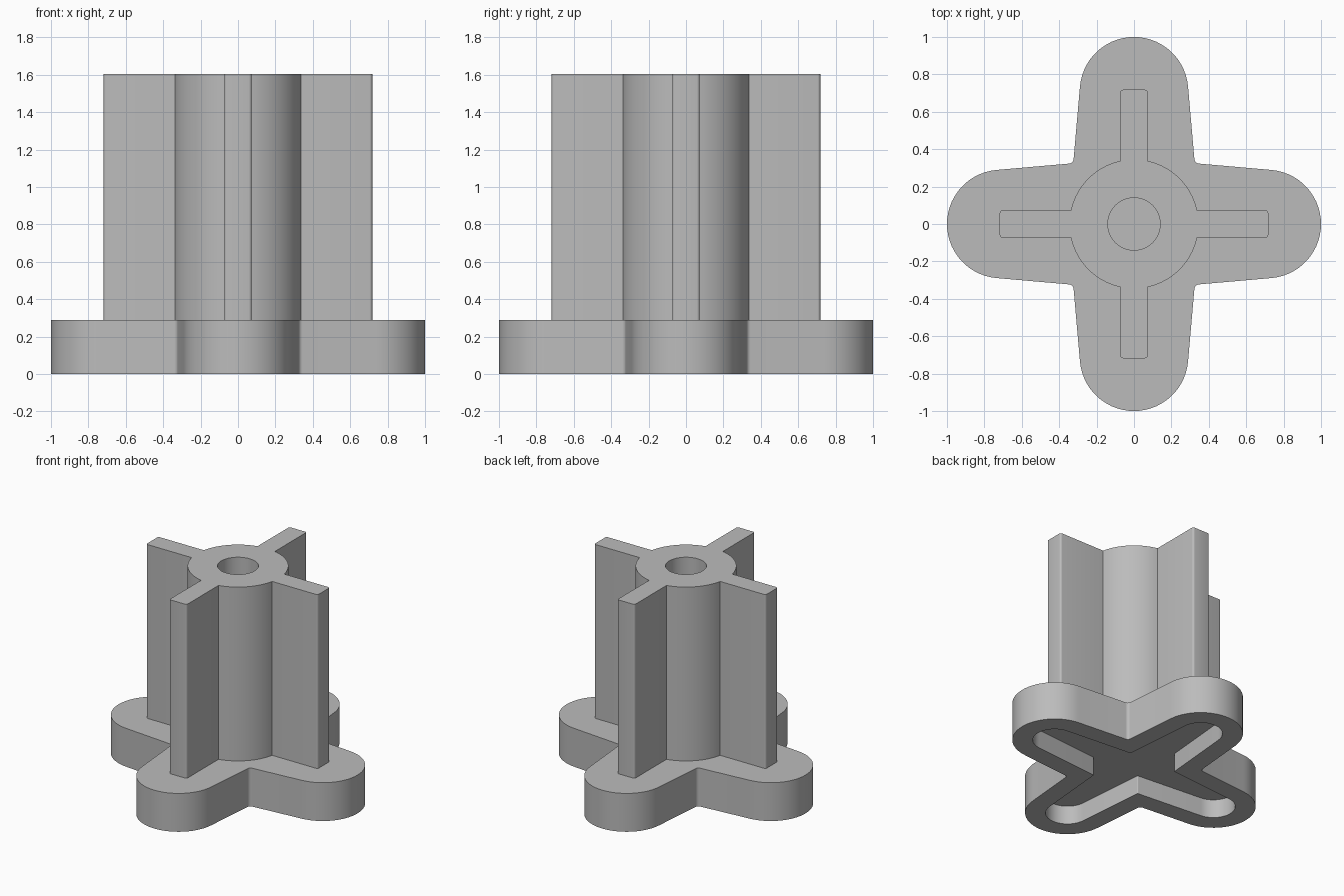
import bpy, bmesh
from math import cos, sin, asin, pi, radians
from mathutils import Vector, Matrix

cube = bpy.data.objects.get("Cube")
if cube:
    bpy.data.objects.remove(cube, do_unlink=True)

grey = bpy.data.materials.new("grey plastic")
grey.use_nodes = True
grey.diffuse_color = (0.5, 0.5, 0.5, 1)
grey.node_tree.nodes["Principled BSDF"].inputs["Base Color"].default_value = (0.5, 0.5, 0.5, 1)


def arc(x, y, r, start, end, steps):
    """Points on an arc, angles in degrees."""
    angles = [radians(start + (end - start) * i / steps) for i in range(steps + 1)]
    return [Vector((x + r * cos(a), y + r * sin(a))) for a in angles]


def four_fold(quarter):
    """Repeat a quarter outline around the centre."""
    return [Matrix.Rotation(i * pi / 2, 2) @ p for i in range(4) for p in quarter]


def hollow_solid(name, outer, inner, z_closed, z_floor, z_open):
    """Extruded outline with a blind pocket sunk in from the open end."""
    bm = bmesh.new()
    levels = [(outer, z_closed), (outer, z_open), (inner, z_open), (inner, z_floor)]
    rings = [[bm.verts.new((p.x, p.y, z)) for p in loop] for loop, z in levels]
    n = len(outer)
    for a, b in zip(rings, rings[1:]):
        for i in range(n):
            j = (i + 1) % n
            bm.faces.new((a[i], a[j], b[j], b[i]))
    bm.faces.new(rings[0])
    bm.faces.new(rings[-1])
    bmesh.ops.recalc_face_normals(bm, faces=bm.faces)
    mesh = bpy.data.meshes.new(name)
    bm.to_mesh(mesh)
    bm.free()
    mesh.materials.append(grey)
    obj = bpy.data.objects.new(name, mesh)
    bpy.context.collection.objects.link(obj)
    bpy.ops.object.select_all(action='DESELECT')
    obj.select_set(True)
    bpy.context.view_layer.objects.active = obj
    bpy.ops.object.shade_smooth_by_angle(angle=radians(30))
    return obj


def cross_outline(cap, fillet):
    """Four tapered round-ended arms with small fillets between them."""
    reach, lean = 0.71, radians(85)
    k = (reach * cos(lean) + cap + fillet) / (cos(lean) + sin(lean))
    return four_fold(arc(reach, 0, cap, -85, 85, 28) + arc(k, k, fillet, 265, 185, 6))


# Cross-shaped foot, hollowed from below
hollow_solid("cross_base", cross_outline(0.29, 0.025), cross_outline(0.15, 0.008),
             0.29, 0.14, 0)

# Hub with four ribs and a blind bore from the top
hub, half, tip, bore, edge = 0.345, 0.073, 0.718, 0.14, 0.015
root = asin(half / hub) * 180 / pi
column = four_fold(
    arc(tip - edge, edge - half, edge, -90, 0, 4)
    + arc(tip - edge, half - edge, edge, 0, 90, 4)
    + arc(0, 0, hub, root, 90 - root, 20))
hollow_solid("ribbed_column", column, [p.normalized() * bore for p in column],
             0.2, 0.3, 1.605)
